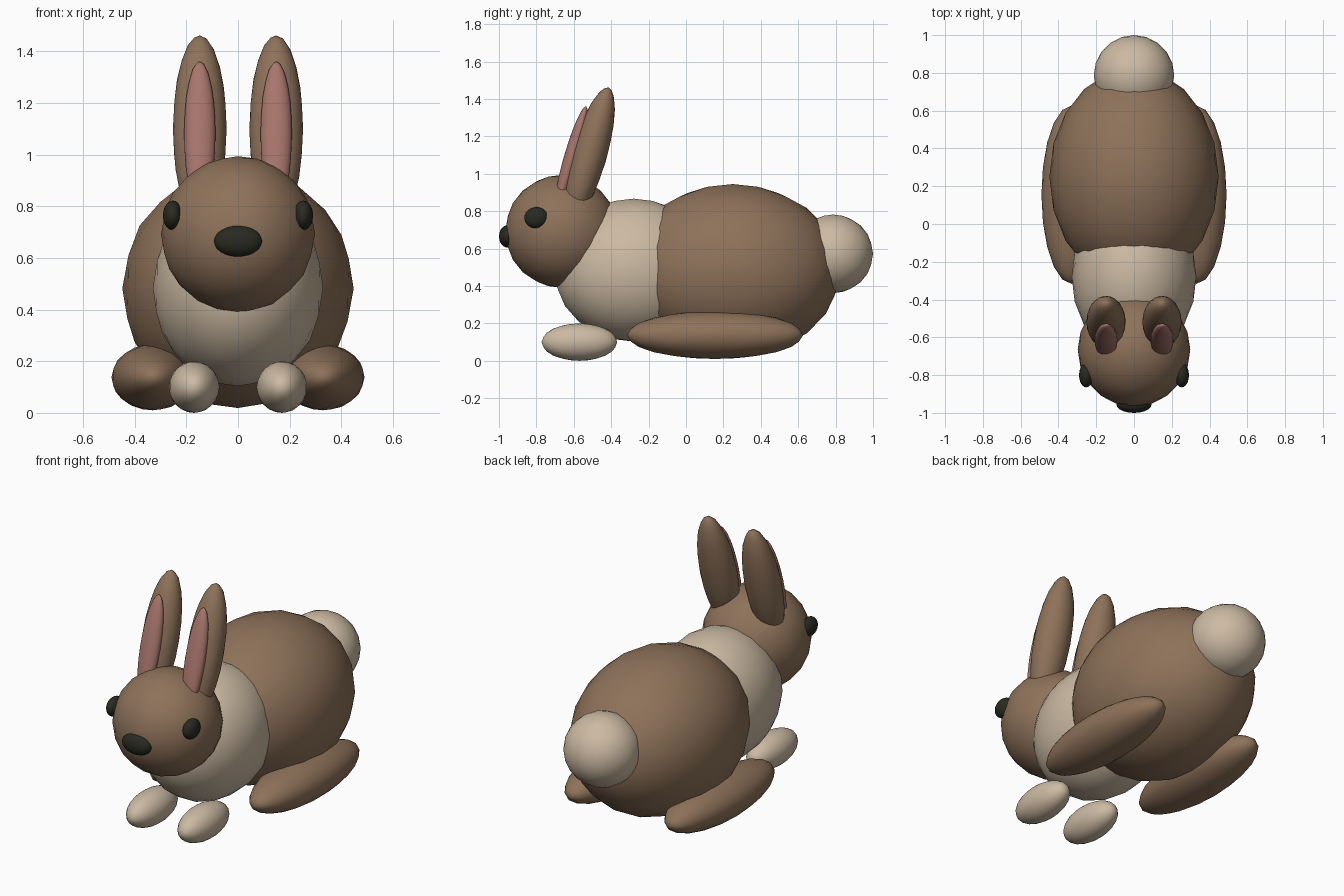
import bpy, math

if "Cube" in bpy.data.objects:
    bpy.data.objects.remove(bpy.data.objects["Cube"])


def material(name, rgb):
    m = bpy.data.materials.new(name)
    m.diffuse_color = (*rgb, 1.0)
    m.use_nodes = True
    m.node_tree.nodes["Principled BSDF"].inputs["Base Color"].default_value = m.diffuse_color
    return m


brown = material("brown fur", (0.27, 0.168, 0.102))
cream = material("cream fur", (0.60, 0.49, 0.365))
pink = material("pink skin", (0.39, 0.18, 0.15))
dark = material("dark", (0.022, 0.023, 0.015))


def blob(name, center, radii, mat, tilt=0.0):
    """Smooth ellipsoid made from an icosphere, tilted about x."""
    bpy.ops.mesh.primitive_ico_sphere_add(subdivisions=3, radius=1, location=center,
                                          rotation=(math.radians(tilt), 0, 0))
    ob = bpy.context.object
    ob.name = name
    ob.scale = radii
    ob.data.materials.append(mat)
    bpy.ops.object.shade_smooth()
    return ob


def pair(name, center, radii, mat, tilt=0.0):
    """Left and right copies of a blob."""
    x, y, z = center
    for side, s in (("right", 1), ("left", -1)):
        blob(f"{side}_{name}", (s * x, y, z), radii, mat, tilt)


# Torso, chest, head and tail
blob("body", (0, 0.25, 0.482), (0.448, 0.575, 0.463), brown)
blob("chest", (0, -0.28, 0.485), (0.33, 0.425, 0.382), cream)
blob("head", (0, -0.665, 0.692), (0.298, 0.302, 0.302), brown)
blob("tail", (0, 0.787, 0.572), (0.213, 0.213, 0.21), cream)

# Legs
pair("hind_leg", (0.33, 0.155, 0.138), (0.16, 0.472, 0.128), brown)
pair("front_paw", (0.17, -0.57, 0.1), (0.098, 0.202, 0.1), cream)

# Ears lean backward, inner ears sit on their fronts
pair("ear", (0.148, -0.518, 1.1), (0.104, 0.095, 0.376), brown, -16)
pair("inner_ear", (0.148, -0.615, 1.08), (0.061, 0.04, 0.292), pink, -16)

# Face
pair("eye", (0.253, -0.8, 0.765), (0.038, 0.065, 0.057), dark)
blob("nose", (0, -0.955, 0.665), (0.093, 0.045, 0.06), dark)
